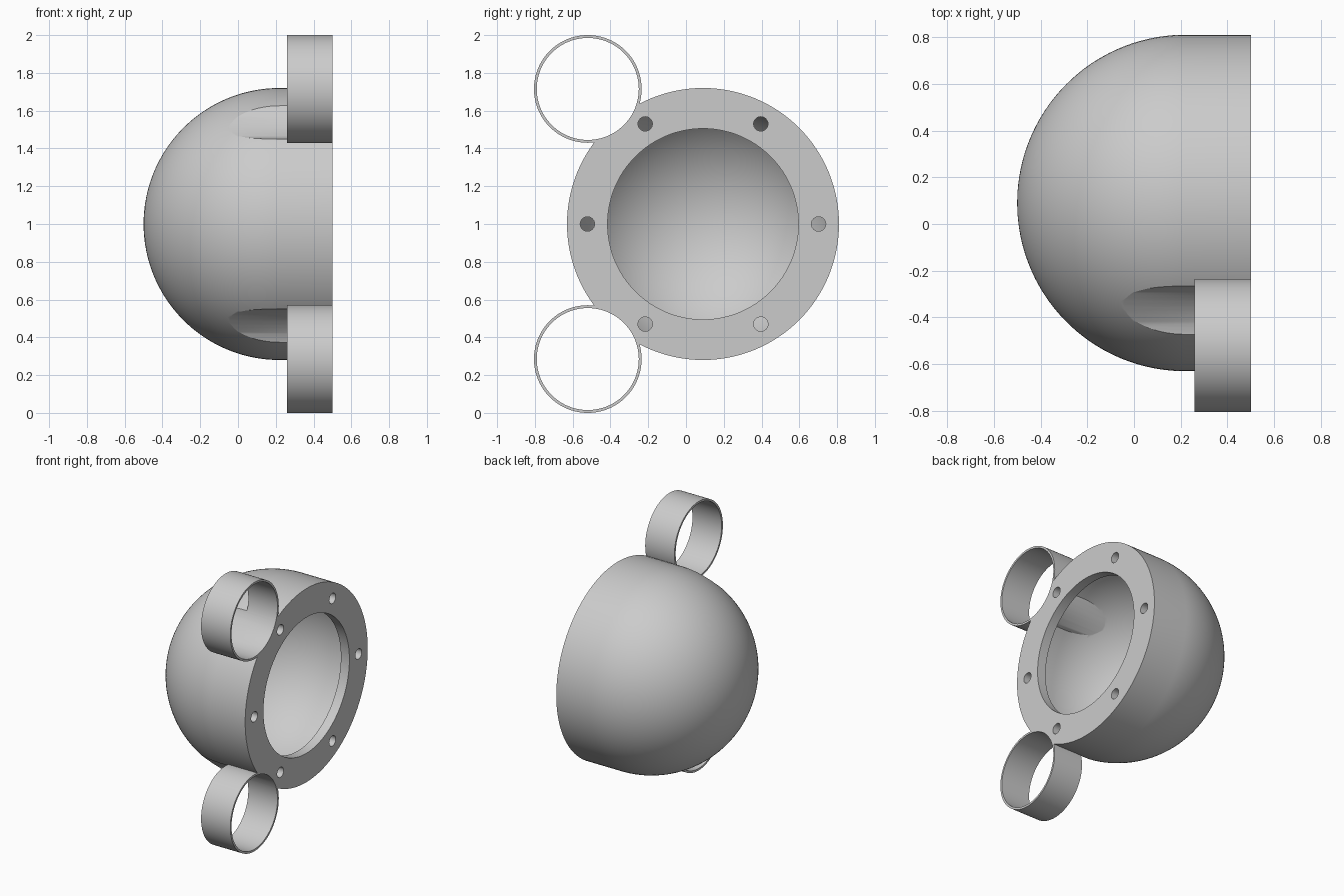
import bpy, bmesh
from math import sin, cos, pi, radians
from mathutils import Matrix, Vector

cube = bpy.data.objects.get("Cube")
if cube:
    bpy.data.objects.remove(cube, do_unlink=True)

CY, CZ = 0.09, 1.0                      # dome axis runs along x
FACE, MID = 0.5, 0.22                   # flange face, centre of the hemisphere
R_OUT, R_IN, R_OPEN = 0.72, 0.695, 0.505
FLANGE = 0.07
RING_Y, RING_DZ, RING_R, BORE_R = -0.52, 0.715, 0.285, 0.27

grey = bpy.data.materials.new("plain grey")
grey.use_nodes = True
colour = (0.6, 0.6, 0.6, 1)
grey.diffuse_color = colour
grey.node_tree.nodes["Principled BSDF"].inputs["Base Color"].default_value = colour


def add_object(name, bm):
    bmesh.ops.recalc_face_normals(bm, faces=bm.faces[:])
    mesh = bpy.data.meshes.new(name)
    bm.to_mesh(mesh)
    bm.free()
    mesh.materials.append(grey)
    ob = bpy.data.objects.new(name, mesh)
    bpy.context.collection.objects.link(ob)
    return ob


def revolve(name, profile, steps=128):
    """Spin (x, radius) points about the dome axis."""
    bm = bmesh.new()
    verts = [bm.verts.new((x, CY, CZ + r)) for x, r in profile]
    edges = [bm.edges.new(pair) for pair in zip(verts, verts[1:])]
    bmesh.ops.spin(bm, geom=verts + edges, cent=(0, CY, CZ), axis=(1, 0, 0),
                   angle=2 * pi, steps=steps)
    bmesh.ops.remove_doubles(bm, verts=bm.verts[:], dist=1e-4)
    return add_object(name, bm)


def rod(name, x0, x1, y, z, r, sides=96):
    """Cylinder along x."""
    bm = bmesh.new()
    place = Matrix.Translation(Vector(((x0 + x1) / 2, y, z))) @ Matrix.Rotation(pi / 2, 4, 'Y')
    bmesh.ops.create_cone(bm, cap_ends=True, segments=sides, radius1=r, radius2=r,
                          depth=x1 - x0, matrix=place)
    return add_object(name, bm)


def combine(target, tool, operation):
    mod = target.modifiers.new(operation.lower(), 'BOOLEAN')
    mod.operation, mod.solver, mod.object = operation, 'EXACT', tool
    bpy.context.view_layer.objects.active = target
    bpy.ops.object.modifier_apply(modifier=mod.name)
    bpy.data.objects.remove(tool, do_unlink=True)


def arc(r, n=40):
    """Quarter circle from the dome's pole to its equator."""
    return [(MID - r * cos(i * pi / 2 / n), r * sin(i * pi / 2 / n)) for i in range(n + 1)]


# Solid dome with a short straight skirt, and the hollow inside it
housing = revolve("dome_housing", arc(R_OUT) + [(FACE, R_OUT), (FACE, 0)])
back = FACE - FLANGE
cavity = revolve("cavity", arc(R_IN) + [(back, R_IN), (back, R_OPEN),
                                        (FACE + 0.1, R_OPEN), (FACE + 0.1, 0)])

# Side rings, whose walls continue as sleeves inside the hollow
ring_heights = [CZ + side * RING_DZ for side in (-1, 1)]
for z in ring_heights:
    combine(cavity, rod("sleeve", -0.8, 0.8, RING_Y, z, RING_R), 'DIFFERENCE')
    combine(housing, rod("side_ring", 0.26, FACE, RING_Y, z, RING_R), 'UNION')
combine(housing, cavity, 'DIFFERENCE')

# Ring bores, which also groove the dome
for z in ring_heights:
    combine(housing, rod("bore", -0.81, 0.81, RING_Y, z, BORE_R), 'DIFFERENCE')

# Six bolt holes through the flange
for i in range(6):
    a = radians(60 * i)
    hole = rod("bolt_hole", back - 0.03, FACE + 0.1,
               CY + 0.612 * cos(a), CZ + 0.612 * sin(a), 0.038, 32)
    combine(housing, hole, 'DIFFERENCE')

bpy.ops.object.select_all(action='DESELECT')
housing.select_set(True)
bpy.context.view_layer.objects.active = housing
bpy.ops.object.shade_smooth_by_angle(angle=radians(30))
